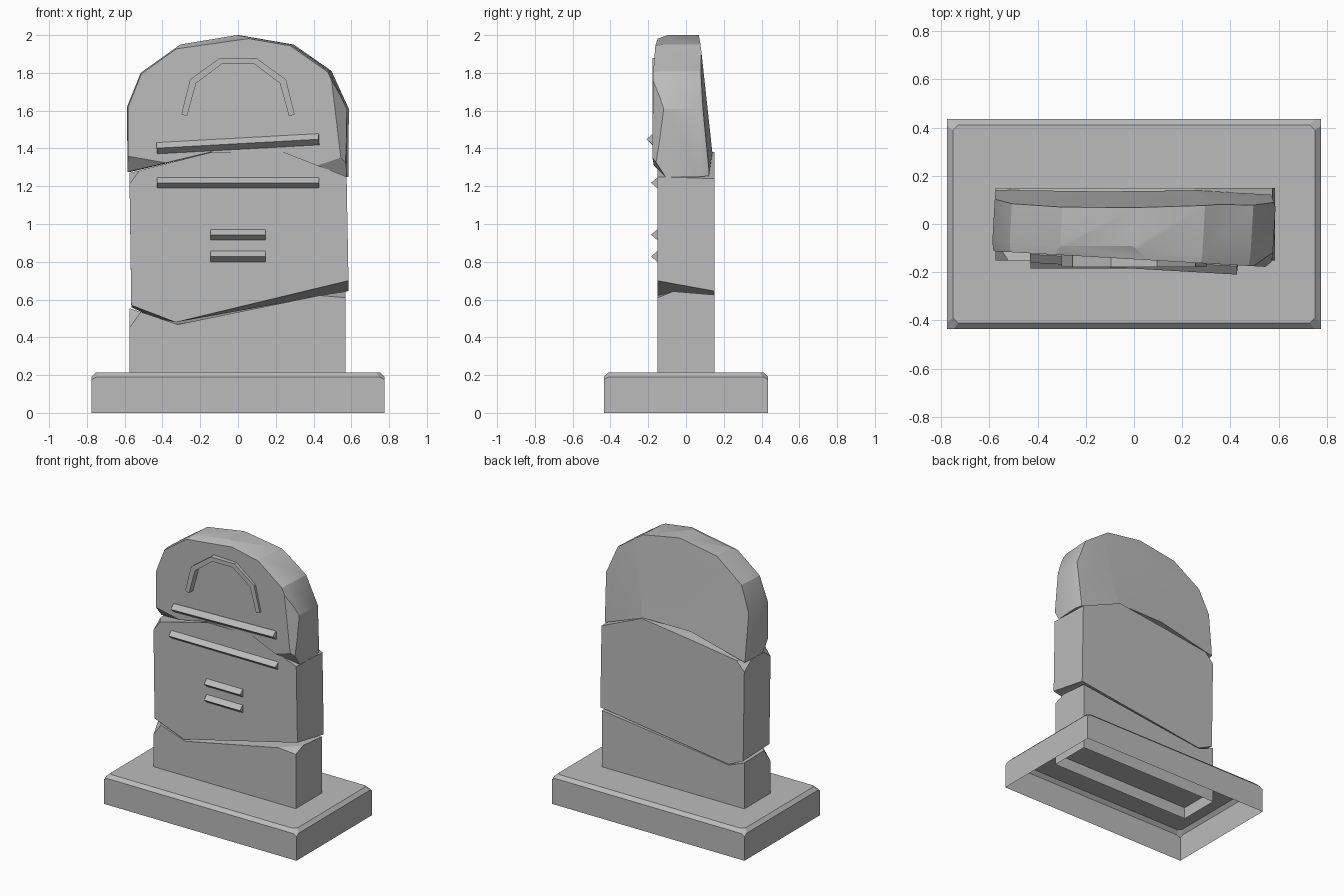
import bpy, bmesh, math
from mathutils import Vector

cube = bpy.data.objects.get("Cube")
if cube:
    bpy.data.objects.remove(cube, do_unlink=True)

stone = bpy.data.materials.new("grey stone")
stone.use_nodes = True
grey = (0.5, 0.5, 0.5, 1)
stone.diffuse_color = grey
stone.node_tree.nodes["Principled BSDF"].inputs["Base Color"].default_value = grey


def finish(name, bm, smooth=None):
    """Turn a bmesh into a named stone object."""
    bmesh.ops.recalc_face_normals(bm, faces=bm.faces)
    mesh = bpy.data.meshes.new(name)
    bm.to_mesh(mesh)
    bm.free()
    mesh.materials.append(stone)
    obj = bpy.data.objects.new(name, mesh)
    bpy.context.collection.objects.link(obj)
    if smooth:
        bpy.ops.object.select_all(action='DESELECT')
        obj.select_set(True)
        bpy.context.view_layer.objects.active = obj
        bpy.ops.object.shade_smooth_by_angle(angle=math.radians(smooth))
    return obj


def loft(rings):
    """Skin a list of (y, outline) rings from front to back, capped at both ends."""
    bm = bmesh.new()
    loops = [[bm.verts.new((x, y, z)) for x, z in outline] for y, outline in rings]
    bm.faces.new(loops[0])
    bm.faces.new(loops[-1][::-1])
    n = len(loops[0])
    for a, b in zip(loops, loops[1:]):
        for i in range(n):
            j = (i + 1) % n
            bm.faces.new((a[i], a[j], b[j], b[i]))
    bmesh.ops.recalc_face_normals(bm, faces=bm.faces)
    return bm


def chip(bm, a, b, c):
    """Break off whatever lies outside the plane through three points."""
    a, b, c = Vector(a), Vector(b), Vector(c)
    normal = (b - a).cross(c - a).normalized()
    centre = sum((v.co for v in bm.verts), Vector()) / len(bm.verts)
    if normal.dot(centre - a) > 0:
        normal = -normal
    cut = bmesh.ops.bisect_plane(bm, geom=bm.verts[:] + bm.edges[:] + bm.faces[:], dist=1e-5,
                                 plane_co=a, plane_no=normal, clear_outer=True)
    edges = [e for e in cut["geom_cut"] if isinstance(e, bmesh.types.BMEdge) and e.is_boundary]
    if edges:
        bmesh.ops.edgeloop_fill(bm, edges=edges)


def shrink(outline, amount, centre_z):
    return [(x * (1 - amount), centre_z + (z - centre_z) * (1 - amount)) for x, z in outline]


# Plinth: hollow below, with worn upper edges and corners
bm = bmesh.new()
bmesh.ops.create_cube(bm, size=1)
for v in bm.verts:
    v.co = (v.co.x * 1.55, v.co.y * 0.87, (v.co.z + 0.5) * 0.215)
bottom = [f for f in bm.faces if f.normal.z < -0.5]
bmesh.ops.delete(bm, geom=bottom, context='FACES_ONLY')
rim = [e for e in bm.edges if all(v.co.z > 0.2 for v in e.verts)]
bmesh.ops.bevel(bm, geom=rim, offset=0.024, segments=1, affect='EDGES')
for sx in (-1, 1):
    for sy in (-1, 1):
        chip(bm, (sx * 0.775, sy * 0.41, 0.19), (sx * 0.75, sy * 0.435, 0.19),
             (sx * 0.74, sy * 0.40, 0.215))
finish("plinth", bm)

# Lower stump: open at its foot inside the plinth
front = [(-0.575, 0.13), (0.57, 0.13), (0.57, 0.65), (-0.32, 0.468), (-0.575, 0.555)]
back = [(-0.575, 0.13), (0.57, 0.13), (0.57, 0.625), (-0.45, 0.50), (-0.575, 0.55)]
bm = loft([(-0.15, front), (0.15, back)])
foot = [f for f in bm.faces if all(v.co.z < 0.14 for v in f.verts)]
bmesh.ops.delete(bm, geom=foot, context='FACES_ONLY')
chip(bm, (-0.575, -0.15, 0.45), (-0.51, -0.15, 0.54), (-0.575, -0.08, 0.55))
chip(bm, (0.45, -0.15, 0.62), (0.57, -0.15, 0.61), (0.57, -0.05, 0.65))
finish("lower_stump", bm)

# Middle block between the two cracks
front = [(-0.565, 0.57), (-0.33, 0.48), (0.585, 0.70), (0.575, 1.25),
         (0.25, 1.38), (-0.14, 1.38), (-0.575, 1.27)]
back = [(-0.565, 0.56), (-0.45, 0.505), (0.585, 0.645), (0.575, 1.24),
        (0.25, 1.38), (-0.14, 1.33), (-0.575, 1.27)]
bm = loft([(-0.152, front), (0.15, back)])
chip(bm, (-0.575, -0.152, 1.21), (-0.52, -0.152, 1.285), (-0.575, -0.07, 1.27))
chip(bm, (-0.575, 0.15, 1.21), (-0.50, 0.15, 1.29), (-0.575, 0.07, 1.27))
finish("middle_block", bm)

# Arched head, shifted and twisted on the block
arch = [(-0.58, 1.275), (-0.14, 1.38), (0.25, 1.38), (0.58, 1.25), (0.582, 1.61),
        (0.49, 1.81), (0.29, 1.95), (0, 2.0), (-0.30, 1.95), (-0.51, 1.80), (-0.582, 1.62)]
bm = loft([(-0.15, shrink(arch, 0.012, 1.38)), (-0.11, arch),
           (0.10, arch), (0.15, shrink(arch, 0.035, 1.38))])
chip(bm, (-0.58, -0.15, 1.36), (-0.41, -0.15, 1.33), (-0.58, -0.08, 1.275))
chip(bm, (0.58, -0.15, 1.36), (0.43, -0.15, 1.31), (0.58, -0.08, 1.25))
chip(bm, (0.50, -0.15, 1.80), (0.56, -0.15, 1.30), (0.582, -0.09, 1.60))
chip(bm, (-0.30, -0.15, 1.93), (0.02, -0.15, 1.975), (-0.2, -0.10, 1.97))
chip(bm, (0.25, 0.15, 1.38), (-0.55, 0.15, 1.63), (0, 0.10, 1.99))
chip(bm, (0.25, 0.15, 1.38), (0.57, 0.15, 1.58), (0.40, 0.105, 1.88))
head = finish("arched_head", bm, smooth=24)
twist = -math.radians(3.3)
head.rotation_euler.z = twist
head.location.y = 0.004

# Raised arch ornament
outer = [(-0.30, 1.58), (-0.254, 1.765), (-0.095, 1.88)]
inner = [(-0.27, 1.57), (-0.222, 1.745), (-0.082, 1.85)]


def mirrored(points):
    return points + [(-x, z) for x, z in reversed(points)]


outline = mirrored(outer) + mirrored(inner)[::-1]
finish("arch_ornament", loft([(-0.178, outline), (-0.10, outline)]))


# Wedge-shaped raised bars
def bar(name, z, half):
    bm = bmesh.new()
    ends = [[bm.verts.new((x, y, dz)) for y, dz in ((0.05, -0.03), (0, -0.03), (-0.035, 0), (0, 0.03), (0.05, 0.03))]
            for x in (-half, half)]
    bm.faces.new(ends[0])
    bm.faces.new(ends[1][::-1])
    for i in range(5):
        j = (i + 1) % 5
        bm.faces.new((ends[0][i], ends[0][j], ends[1][j], ends[1][i]))
    obj = finish(name, bm)
    obj.location = (0, -0.15, z)
    return obj


head_bar = bar("head_bar", 1.425, 0.43)
head_bar.rotation_euler = (0, -0.055, twist)
bar("long_bar", 1.218, 0.43)
bar("upper_short_bar", 0.943, 0.145)
bar("lower_short_bar", 0.828, 0.145)
